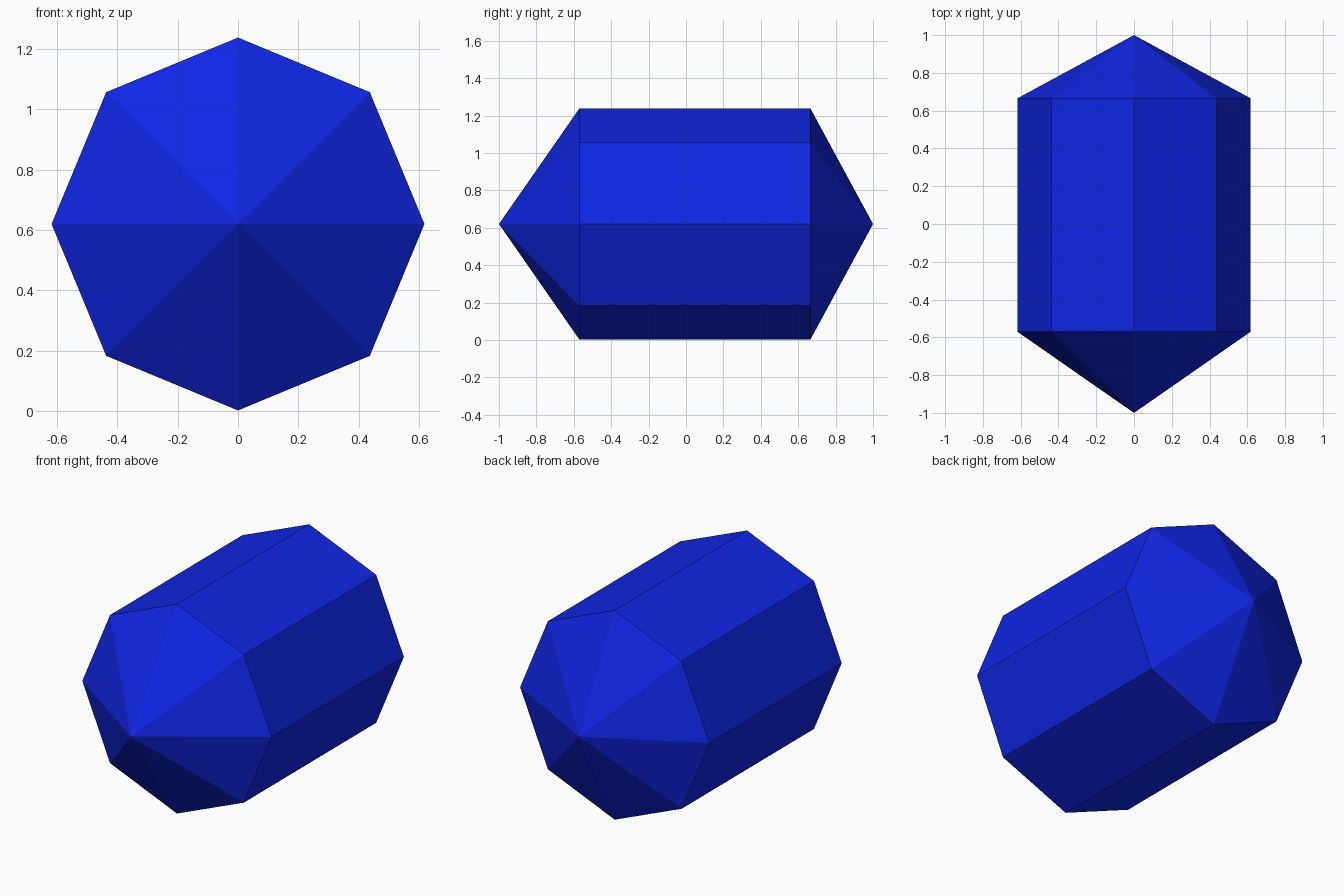
import bpy, bmesh, math

if "Cube" in bpy.data.objects:
    bpy.data.objects.remove(bpy.data.objects["Cube"])

SIDES, RADIUS, CENTRE_Z = 8, 0.618, 0.62
FRONT_TIP, FRONT_RIM, BACK_RIM, BACK_TIP = -1.0, -0.57, 0.665, 1.0

blue = bpy.data.materials.new("deep blue")
blue.diffuse_color = (0.005, 0.019, 0.78, 1)
blue.use_nodes = True
blue.node_tree.nodes["Principled BSDF"].inputs["Base Color"].default_value = blue.diffuse_color

bm = bmesh.new()


def ring(y):
    """Octagon of vertices around the long axis."""
    return [bm.verts.new((RADIUS * math.cos(a), y, CENTRE_Z + RADIUS * math.sin(a)))
            for a in (i * math.tau / SIDES for i in range(SIDES))]


# Crystal: octagonal body with a pointed cap at each end
front, back = ring(FRONT_RIM), ring(BACK_RIM)
front_tip = bm.verts.new((0, FRONT_TIP, CENTRE_Z))
back_tip = bm.verts.new((0, BACK_TIP, CENTRE_Z))
for i in range(SIDES):
    j = (i + 1) % SIDES
    bm.faces.new((front[i], front[j], back[j], back[i]))
    bm.faces.new((front_tip, front[j], front[i]))
    bm.faces.new((back_tip, back[i], back[j]))
bmesh.ops.recalc_face_normals(bm, faces=bm.faces)

mesh = bpy.data.meshes.new("crystal")
bm.to_mesh(mesh)
bm.free()
mesh.materials.append(blue)
bpy.context.collection.objects.link(bpy.data.objects.new("crystal", mesh))
